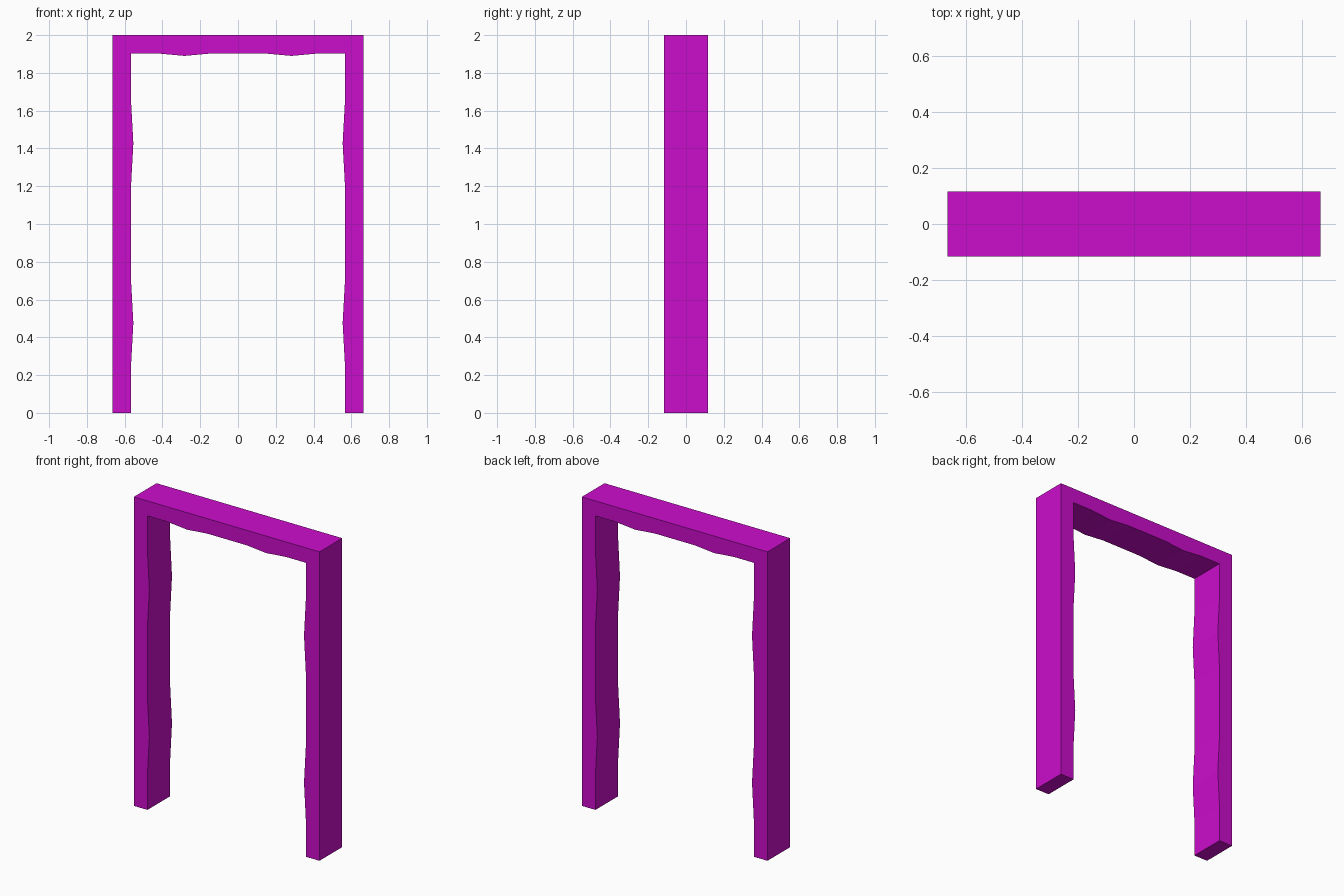
import bpy, bmesh

if "Cube" in bpy.data.objects:
    bpy.data.objects.remove(bpy.data.objects["Cube"])

W, H, D = 0.665, 2.0, 0.116      # outer half width, height, half depth
IW, IH = 0.567, 1.903            # inner half width, opening height
BULGE = 0.013
N = 8                            # segments along each inner side


def wave(i):
    # two shallow worn bulges per side
    return BULGE if i in (2, 6) else 0.0


# Paired inner / outer outline points, up the left leg, across, down the right
left = [((-IW + wave(i), IH * i / N), (-W, H * i / N)) for i in range(N + 1)]
lintel = [((-IW + 2 * IW * i / N, IH - wave(i)), (-W + 2 * W * i / N, H))
          for i in range(1, N)]
right = [((-a[0], a[1]), (-b[0], b[1])) for a, b in reversed(left)]
pairs = left + lintel + right

# Door frame: sweep the rectangular section through the outline pairs
bm = bmesh.new()
rings = [[bm.verts.new((p[0], y, p[1]))
          for p, y in ((a, -D), (b, -D), (b, D), (a, D))] for a, b in pairs]
for r, s in zip(rings, rings[1:]):
    for k in range(4):
        m = (k + 1) % 4
        bm.faces.new((r[k], r[m], s[m], s[k]))
bm.faces.new(rings[0])
bm.faces.new(rings[-1])
bmesh.ops.recalc_face_normals(bm, faces=bm.faces)

mesh = bpy.data.meshes.new("door_frame")
bm.to_mesh(mesh)
bm.free()
frame = bpy.data.objects.new("door_frame", mesh)
bpy.context.collection.objects.link(frame)

# Magenta paint
mat = bpy.data.materials.new("magenta")
mat.diffuse_color = (0.6, 0.004, 0.6, 1.0)
mat.use_nodes = True
mat.node_tree.nodes["Principled BSDF"].inputs["Base Color"].default_value = mat.diffuse_color
mesh.materials.append(mat)
